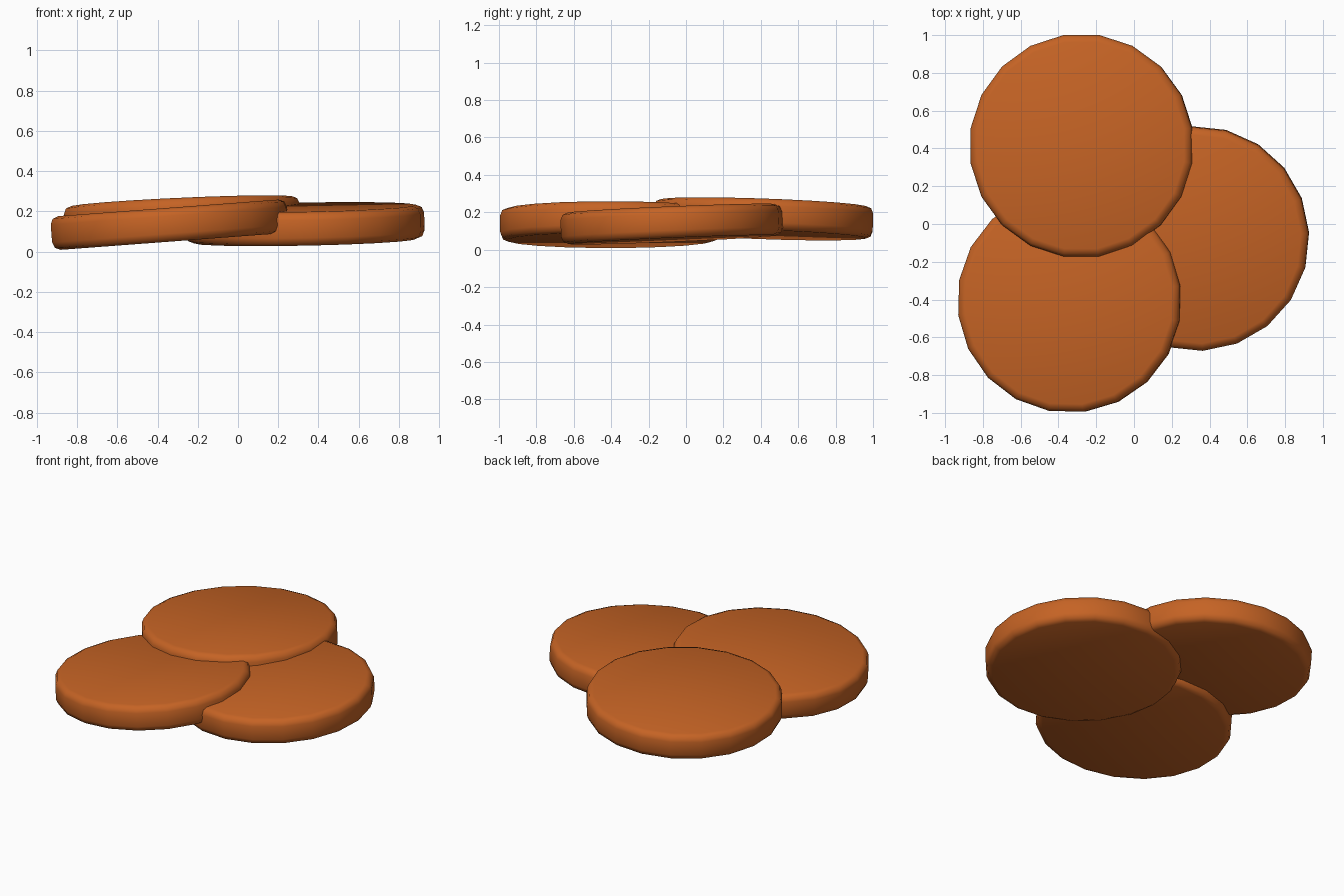
import bpy
import math
from mathutils import Vector, Matrix

if "Cube" in bpy.data.objects:
    bpy.data.objects.remove(bpy.data.objects["Cube"])

# One orange for the whole pile
orange = bpy.data.materials.new("copper orange")
orange.diffuse_color = (0.56, 0.125, 0.018, 1)
orange.use_nodes = True
orange.node_tree.nodes["Principled BSDF"].inputs["Base Color"].default_value = orange.diffuse_color

RADIUS, THICKNESS, SIDES = 0.594, 0.168, 20


def disc(name, center, slope_x, slope_y, turn):
    """Rounded-edge disc tilted so its top rises by the given slopes."""
    bpy.ops.mesh.primitive_cylinder_add(vertices=SIDES, radius=RADIUS, depth=THICKNESS)
    ob = bpy.context.object
    ob.name = name
    # turn so that the first corner sits at the wanted angle
    ob.data.transform(Matrix.Rotation(math.radians(turn - 90), 4, 'Z'))
    normal = Vector((-slope_x, -slope_y, 1)).normalized()
    tilt = Vector((0, 0, 1)).rotation_difference(normal)
    ob.matrix_world = Matrix.Translation(center) @ tilt.to_matrix().to_4x4()
    ob.data.materials.append(orange)
    # rounded rims
    bev = ob.modifiers.new("rounded rim", 'BEVEL')
    bev.width = 0.04
    bev.segments = 2
    bev.limit_method = 'ANGLE'
    bev.angle_limit = math.radians(40)
    bpy.ops.object.modifier_apply(modifier=bev.name)
    bpy.ops.object.shade_smooth_by_angle(angle=math.radians(60))
    return ob


# Three overlapping discs
disc("front_left_disc", (-0.34, -0.405, 0.134), 0.075, 0.0, 7.5)
disc("back_disc", (-0.277, 0.413, 0.165), 0.045, -0.035, 9)
disc("right_disc", (0.333, -0.077, 0.137), 0.02, 0.042, 3)
